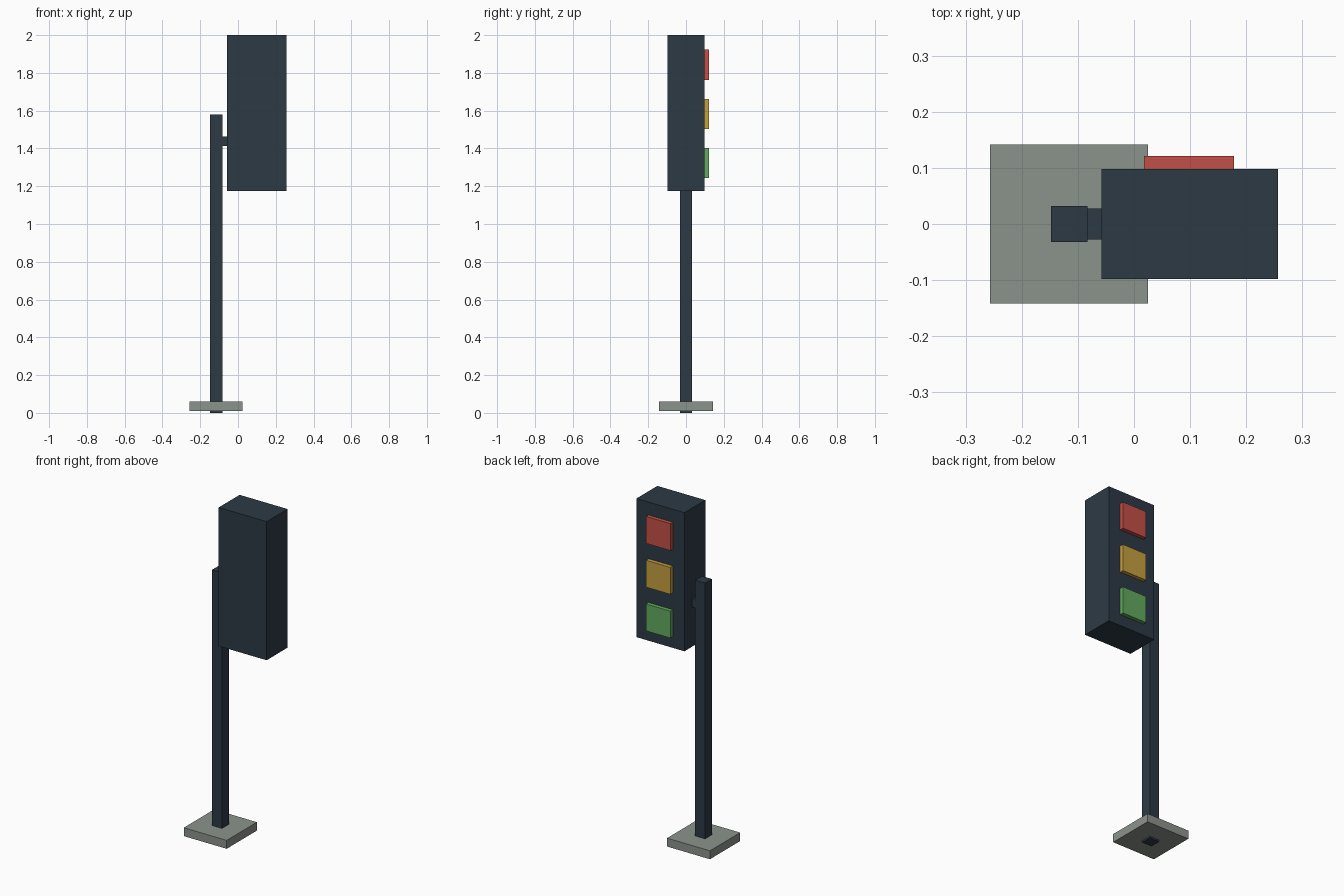
import bpy
import bmesh
from mathutils import Vector

cube = bpy.data.objects.get("Cube")
if cube:
    bpy.data.objects.remove(cube, do_unlink=True)


def material(name, rgb):
    mat = bpy.data.materials.new(name)
    mat.use_nodes = True
    color = (*rgb, 1.0)
    mat.diffuse_color = color
    mat.node_tree.nodes["Principled BSDF"].inputs["Base Color"].default_value = color
    return mat


def box(name, low, high, mat):
    """Flat-sided box between two opposite corners."""
    low, high = Vector(low), Vector(high)
    bm = bmesh.new()
    bmesh.ops.create_cube(bm, size=1)
    bmesh.ops.scale(bm, vec=high - low, verts=bm.verts)
    mesh = bpy.data.meshes.new(name)
    bm.to_mesh(mesh)
    bm.free()
    mesh.materials.append(mat)
    obj = bpy.data.objects.new(name, mesh)
    obj.location = (low + high) / 2
    bpy.context.collection.objects.link(obj)
    return obj


slate = material("dark slate", (0.026, 0.042, 0.06))
concrete = material("concrete grey", (0.26, 0.29, 0.26))
red = material("signal red", (0.55, 0.08, 0.065))
amber = material("signal amber", (0.56, 0.35, 0.052))
green = material("signal green", (0.125, 0.40, 0.115))

# Foot and post, the post passing just through the foot
box("base", (-0.257, -0.142, 0.01), (0.025, 0.142, 0.06), concrete)
box("post", (-0.148, -0.032, 0), (-0.083, 0.032, 1.58), slate)

# Signal head carried on a short bracket
box("bracket", (-0.084, -0.028, 1.412), (-0.057, 0.028, 1.464), slate)
box("housing", (-0.058, -0.098, 1.176), (0.257, 0.098, 2), slate)

# Square lamps on the rear face, from the top down
for i, (name, mat) in enumerate((("red", red), ("amber", amber), ("green", green))):
    z = 1.843 - 0.26 * i
    box(name + "_lamp", (0.018, 0.09, z - 0.08), (0.178, 0.121, z + 0.08), mat)
